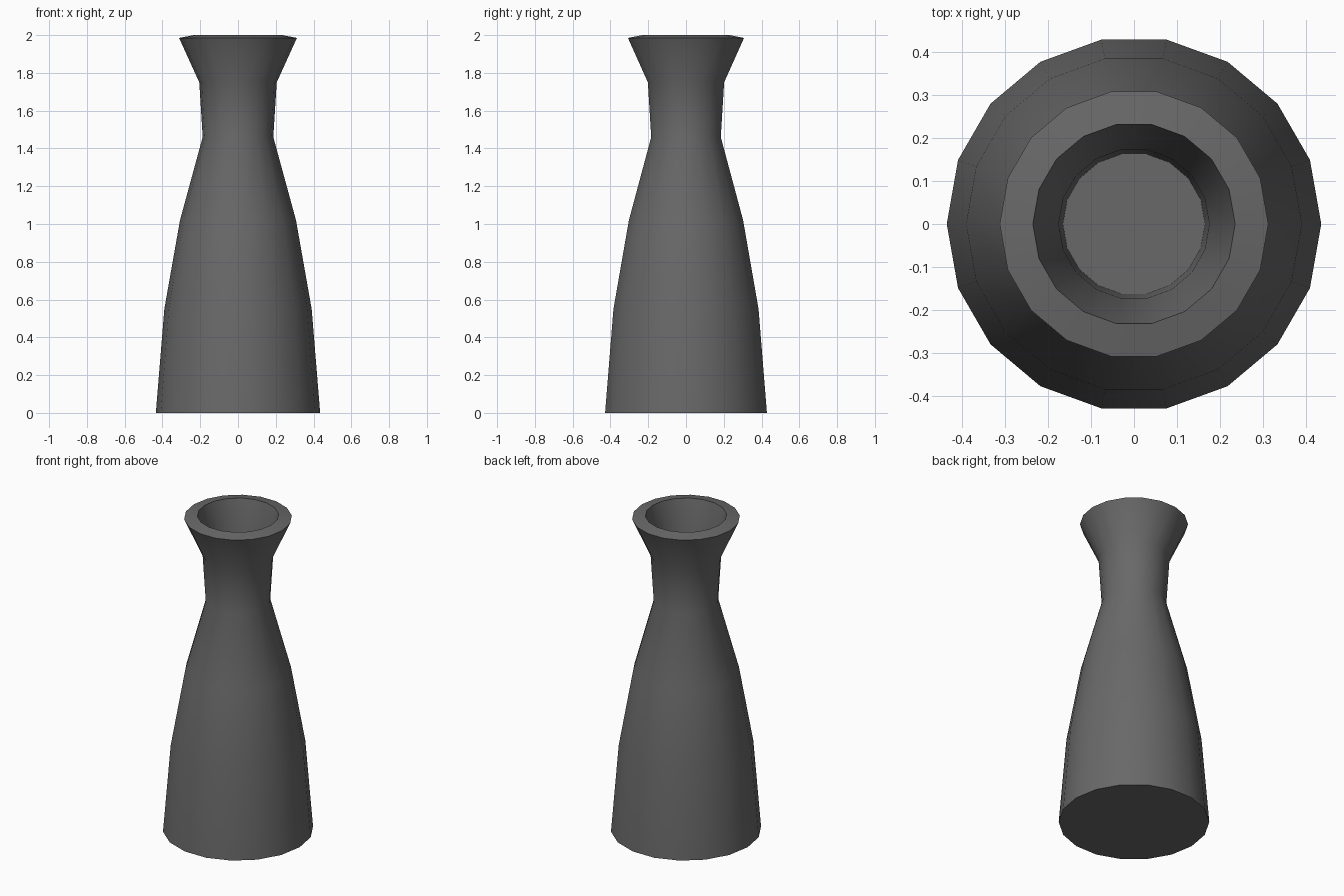
import bpy
import bmesh
import math

cube = bpy.data.objects.get("Cube")
if cube:
    bpy.data.objects.remove(cube, do_unlink=True)

SIDES = 18

# One matte grey for the whole vase
grey = bpy.data.materials.new("dark_grey")
grey.use_nodes = True
colour = (0.14, 0.14, 0.14, 1.0)
grey.diffuse_color = colour
grey.node_tree.nodes["Principled BSDF"].inputs["Base Color"].default_value = colour

# Radius and height: body, shoulder, neck, flared lip, then down the hollow
profile = [
    (0.435, 0.0), (0.39, 0.55), (0.307, 1.02), (0.187, 1.46), (0.205, 1.75),
    (0.312, 1.985), (0.235, 2.0), (0.175, 1.75), (0.165, 1.46),
]


def lathe(name, points, material):
    bm = bmesh.new()
    rings = []
    for radius, z in points:
        angles = [math.tau * i / SIDES for i in range(SIDES)]
        rings.append([bm.verts.new((radius * math.cos(a), radius * math.sin(a), z))
                      for a in angles])
    for low, high in zip(rings, rings[1:]):
        for i in range(SIDES):
            j = (i + 1) % SIDES
            bm.faces.new((low[i], low[j], high[j], high[i]))
    # Base underside and floor of the hollow
    bm.faces.new(rings[0][::-1])
    bm.faces.new(rings[-1])
    bmesh.ops.recalc_face_normals(bm, faces=bm.faces)
    mesh = bpy.data.meshes.new(name)
    bm.to_mesh(mesh)
    bm.free()
    mesh.materials.append(material)
    obj = bpy.data.objects.new(name, mesh)
    bpy.context.collection.objects.link(obj)
    return obj


vase = lathe("vase", profile, grey)

# Smooth walls with crisp lip and base edges
bpy.ops.object.select_all(action="DESELECT")
vase.select_set(True)
bpy.context.view_layer.objects.active = vase
bpy.ops.object.shade_smooth_by_angle(angle=math.radians(40))
